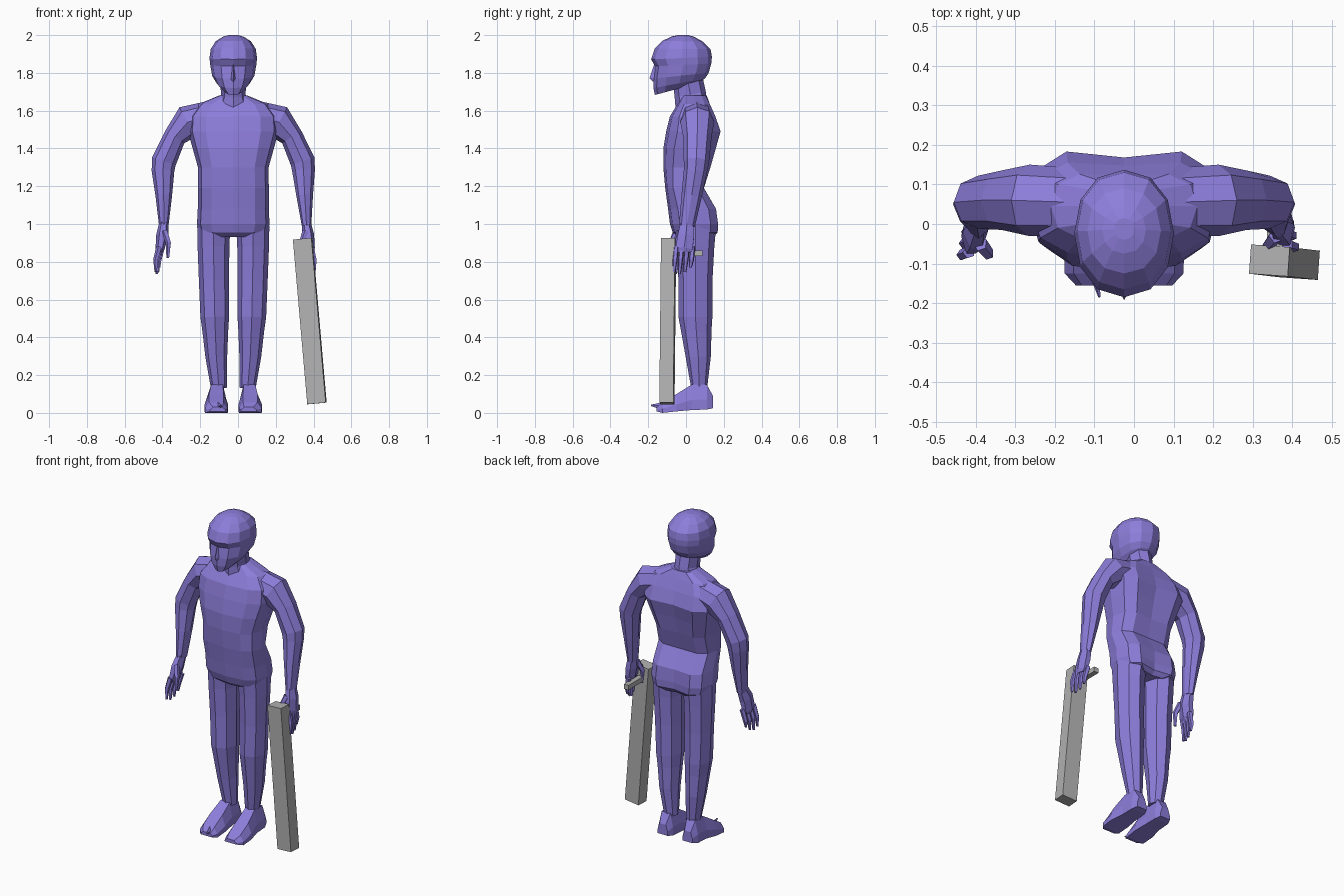
import bpy, bmesh, math
from mathutils import Vector

CX = -0.025  # symmetry plane of the figure


def material(name, rgb):
    m = bpy.data.materials.new(name)
    m.diffuse_color = (*rgb, 1)
    return m


PURPLE = material("purple", (0.265, 0.205, 0.70))
GREY = material("grey", (0.45, 0.45, 0.45))


def loft(name, rings, mat=PURPLE):
    """Skin a list of equal-length point rings and cap both ends."""
    bm = bmesh.new()
    vs = [[bm.verts.new(p) for p in r] for r in rings]
    n = len(vs[0])
    for a, b in zip(vs, vs[1:]):
        for i in range(n):
            j = (i + 1) % n
            bm.faces.new((a[i], a[j], b[j], b[i]))
    bm.faces.new(vs[0])
    bm.faces.new(vs[-1])
    bmesh.ops.recalc_face_normals(bm, faces=bm.faces)
    me = bpy.data.meshes.new(name)
    bm.to_mesh(me)
    bm.free()
    me.materials.append(mat)
    ob = bpy.data.objects.new(name, me)
    bpy.context.collection.objects.link(ob)
    return ob


def power(v, p):
    return math.copysign(abs(v) ** p, v) if abs(v) > 1e-6 else 0.0


def slice_ring(zf, zb, hw, yf, yb, n=12, p=1.0, groove=0.0):
    """Level cross-section, tilted from zf in front to zb at the back."""
    pts = []
    for k in range(n):
        a = 2 * math.pi * k / n
        t = 0.5 + 0.5 * power(math.sin(a), p)
        y = yf + (yb - yf) * t - (groove if math.sin(a) > 0.99 else 0)
        pts.append((CX + hw * power(math.cos(a), p), y, zf + (zb - zf) * t))
    return pts


def limb(name, s, path, n=8):
    """Tube along (half-width, y, z, side radius, depth radius) points."""
    c = [Vector((CX + s * q[0], q[1], q[2])) for q in path]
    rings = []
    for i, q in enumerate(path):
        t = (c[min(i + 1, len(c) - 1)] - c[max(i - 1, 0)]).normalized()
        u = Vector((0, 1, 0)).cross(t).normalized()
        v = t.cross(u)
        rings.append([c[i] + u * q[3] * math.cos(2 * math.pi * k / n)
                      + v * q[4] * math.sin(2 * math.pi * k / n) for k in range(n)])
    return loft(name, rings)


# Torso with a groove down the back
loft("torso", [slice_ring(z, z, hw, yf, yb, p=0.72, groove=g) for z, hw, yf, yb, g in [
    (0.93, 0.11, -0.04, 0.15, 0.02), (0.955, 0.18, -0.07, 0.18, 0.03),
    (1.00, 0.192, -0.085, 0.183, 0.03), (1.08, 0.188, -0.095, 0.172, 0.02),
    (1.19, 0.188, -0.11, 0.105, 0.01), (1.30, 0.187, -0.12, 0.142, 0.02),
    (1.40, 0.215, -0.12, 0.172, 0.03), (1.49, 0.24, -0.105, 0.198, 0.03),
    (1.57, 0.235, -0.085, 0.168, 0.02), (1.635, 0.185, -0.045, 0.135, 0.01),
    (1.68, 0.075, -0.02, 0.11, 0)]])

# Neck
loft("neck", [slice_ring(z, z + 0.03, hw, yf, yb, 8) for z, hw, yf, yb in [
    (1.61, 0.09, -0.055, 0.11), (1.67, 0.065, -0.06, 0.105), (1.76, 0.07, -0.07, 0.085)]])

# Head: tilted jaw, recessed eye band, overhanging brow, dome
loft("head", [slice_ring(*r, p=0.92) for r in [
    (1.683, 1.745, 0.052, -0.165, 0.065), (1.72, 1.77, 0.088, -0.172, 0.10),
    (1.77, 1.80, 0.112, -0.172, 0.12), (1.835, 1.85, 0.122, -0.163, 0.134),
    (1.872, 1.885, 0.126, -0.185, 0.137), (1.93, 1.925, 0.119, -0.165, 0.13),
    (1.97, 1.965, 0.093, -0.125, 0.09), (1.993, 1.99, 0.055, -0.075, 0.045),
    (2.0, 2.0, 0.025, -0.04, 0.015)]])

# Nose wedge
loft("nose", [[(CX - w, -0.15, z), (CX, y, z), (CX + w, -0.15, z)]
              for w, y, z in [(0.02, -0.176, 1.755), (0.02, -0.193, 1.772), (0.006, -0.167, 1.85)]])

# Arms, hands, legs and feet on both sides
for s, side, wrist, hy in [(-1, "right", 0.368, -0.03), (1, "left", 0.388, -0.01)]:
    elbow = 0.368
    limb(side + "_arm", s, [
        (0.11, 0.055, 1.575, 0.08, 0.085), (0.24, 0.06, 1.54, 0.09, 0.09),
        (0.31, 0.06, 1.46, 0.06, 0.075), (elbow, 0.055, 1.33, 0.066, 0.067),
        (elbow + 0.004, 0.05, 1.28, 0.06, 0.062),
        ((elbow + wrist) / 2, 0.03, 1.15, 0.044, 0.054), (wrist, 0.005, 0.99, 0.025, 0.042)])

    limb(side + "_palm", s, [
        (wrist, 0.005, 1.0, 0.025, 0.04), (wrist + 0.008, hy + 0.01, 0.94, 0.032, 0.05),
        (wrist + 0.02, hy, 0.87, 0.024, 0.052), (wrist + 0.025, hy, 0.85, 0.012, 0.04)], 6)

    # Four fingers and a thumb
    for k in range(4):
        y = hy - 0.042 + k * 0.029
        tip = 0.735 + (0.012, 0, 0.01, 0.035)[k]
        x = wrist + 0.018 + 0.006 * (1 - k)
        limb(f"{side}_finger_{k + 1}", s, [
            (x, y, 0.88, 0.016, 0.015), (x + 0.018, y - 0.006, 0.81, 0.014, 0.014),
            (x + 0.018, y - 0.012, tip, 0.007, 0.008)], 5)
    limb(side + "_thumb", s, [
        (wrist - 0.005, hy - 0.02, 0.96, 0.018, 0.02),
        (wrist - 0.025, hy - 0.045, 0.90, 0.015, 0.016),
        (wrist - 0.022, hy - 0.05, 0.82, 0.008, 0.008)], 5)

    limb(side + "_leg", s, [
        (0.103, 0.05, 0.99, 0.088, 0.11), (0.105, 0.05, 0.88, 0.084, 0.1),
        (0.102, 0.05, 0.70, 0.08, 0.09), (0.098, 0.05, 0.51, 0.076, 0.09),
        (0.095, 0.055, 0.43, 0.068, 0.08), (0.09, 0.065, 0.30, 0.058, 0.067),
        (0.076, 0.07, 0.13, 0.042, 0.042)])

    # Foot: hexagonal sections from heel to toe
    rings = []
    for y, hw, zb, zt, shift in [
            (0.143, 0.034, 0.025, 0.09, -0.004), (0.11, 0.048, 0.018, 0.15, -0.004),
            (0.03, 0.05, 0.015, 0.15, -0.004), (-0.05, 0.062, 0.008, 0.10, 0),
            (-0.125, 0.06, 0.0, 0.055, 0), (-0.155, 0.04, 0.008, 0.03, -0.008)]:
        x, top = CX + s * (0.09 + shift), 0.62
        zm = zb + 0.4 * (zt - zb)
        rings.append([(x - hw, y, zb), (x + hw, y, zb), (x + hw, y, zm),
                      (x + hw * top, y, zt), (x - hw * top, y, zt), (x - hw, y, zm)])
    loft(side + "_foot", rings)

# Raised toe tip on one foot
limb("right_toe_tip", -1, [(0.08, -0.11, 0.035, 0.025, 0.015),
                           (0.062, -0.185, 0.04, 0.004, 0.003)], 4)


# Side-handled baton: leaning square shaft
def square(cx, cy, cz, turn=math.radians(-4)):
    c, si = math.cos(turn), math.sin(turn)
    return [(cx + dx * c - dy * si, cy + dx * si + dy * c, cz - dx * -0.09)
            for dx, dy in [(-0.049, -0.037), (0.049, -0.037), (0.049, 0.037), (-0.049, 0.037)]]


loft("baton_shaft", [square(0.418, -0.101, 0.05), square(0.342, -0.092, 0.922)], GREY)

# Baton cross handle running back through the hand
loft("baton_handle", [[(0.352 + dx, y, 0.845 + dz) for dx, dz in
                       [(-0.016, -0.015), (0.016, -0.015), (0.016, 0.015), (-0.016, 0.015)]]
                      for y in (-0.07, 0.088)], GREY)
